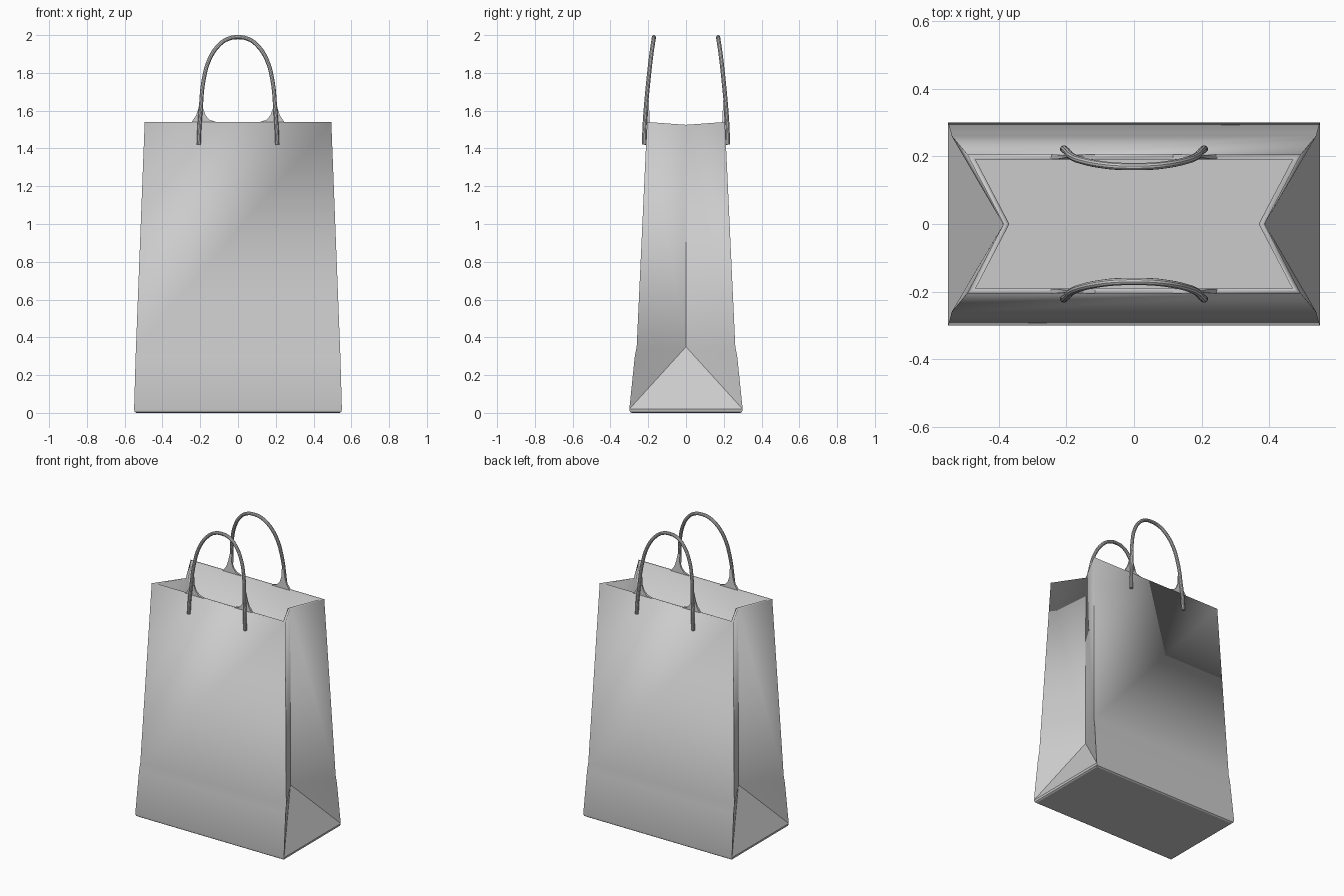
import bpy, bmesh, math

if "Cube" in bpy.data.objects:
    bpy.data.objects.remove(bpy.data.objects["Cube"])

# ---------- bag body: stacked rectangles with gusseted ends ----------
# (half width, half depth, height), with a small rounding at the base and a fold step
LEVELS = [(0.538, 0.288, 0.0), (0.547, 0.297, 0.006), (0.55, 0.30, 0.02),
          (0.542, 0.271, 0.30), (0.540, 0.261, 0.35), (0.494, 0.206, 1.54)]
bm = bmesh.new()
rings = [[bm.verts.new((sx * x, sy * y, z)) for sx, sy in ((-1, -1), (1, -1), (1, 1), (-1, 1))]
         for x, y, z in LEVELS]
bm.faces.new(rings[0][::-1])
for i in range(len(rings) - 1):
    a, b = rings[i], rings[i + 1]
    # front and back walls everywhere, plain ends only in the rounded base
    for k in (range(4) if i < 2 else (0, 2)):
        n = (k + 1) % 4
        bm.faces.new((a[k], a[n], b[n], b[k]))

for side, (p, q) in ((1, (1, 2)), (-1, (3, 0))):
    apex = bm.verts.new((side * 0.388, 0, 0.35))
    rim = bm.verts.new((side * 0.386, 0, 1.525))
    bm.faces.new((rings[2][p], rings[2][q], apex))
    for i in (2, 3):
        bm.faces.new((rings[i + 1][p], rings[i][p], apex))
        bm.faces.new((rings[i][q], rings[i + 1][q], apex))
    bm.faces.new((rings[5][p], rings[4][p], apex, rim))
    bm.faces.new((rings[4][q], rings[5][q], rim, apex))
mesh = bpy.data.meshes.new("bag_body")
bm.to_mesh(mesh)
bm.free()
body = bpy.data.objects.new("bag_body", mesh)
bpy.context.collection.objects.link(body)
wall = body.modifiers.new("paper_thickness", 'SOLIDIFY')
wall.thickness = 0.015
wall.offset = -1
wall.use_even_offset = True


# ---------- handles ----------
HALF = [(0.208, 0.222, 1.42), (0.205, 0.220, 1.50), (0.197, 0.213, 1.61), (0.184, 0.200, 1.75),
        (0.152, 0.187, 1.87), (0.098, 0.176, 1.95), (0.05, 0.171, 1.981)]
PATH = [(-x, y, z) for x, y, z in HALF] + [(0, 0.17, 1.989)] + HALF[::-1]


def to_mesh(obj):
    bpy.ops.object.select_all(action='DESELECT')
    obj.select_set(True)
    bpy.context.view_layer.objects.active = obj
    bpy.ops.object.convert(target='MESH')
    return bpy.context.view_layer.objects.active


def handle(name, sy):
    cu = bpy.data.curves.new(name, 'CURVE')
    cu.dimensions = '3D'
    cu.bevel_depth = 0.011
    cu.bevel_resolution = 3
    cu.use_fill_caps = True
    cu.resolution_u = 5
    sp = cu.splines.new('BEZIER')
    sp.bezier_points.add(len(PATH) - 1)
    for bp, (x, y, z) in zip(sp.bezier_points, PATH):
        bp.co = (x, sy * y, z)
        bp.handle_left_type = bp.handle_right_type = 'AUTO'
    ob = bpy.data.objects.new(name, cu)
    bpy.context.collection.objects.link(ob)
    return to_mesh(ob)


# Flared paper web where each handle leg meets the rim
WEB = [(0.25, 1.53), (0.24, 1.548), (0.222, 1.575), (0.21, 1.61), (0.2, 1.66), (0.184, 1.66),
       (0.184, 1.61), (0.172, 1.575), (0.15, 1.551), (0.115, 1.54), (0.115, 1.53)]


def web(name, sx, sy):
    b = bmesh.new()
    # leans inward with the handle as it rises
    front = [b.verts.new((sx * x, sy * (0.206 - 0.03 * (z - 1.53)), z)) for x, z in WEB]
    back = [b.verts.new((sx * x, sy * (0.191 + 0.05 * (z - 1.53)), z)) for x, z in WEB]
    b.faces.new(front)
    b.faces.new(back[::-1])
    for i in range(len(WEB)):
        j = (i + 1) % len(WEB)
        b.faces.new((front[j], front[i], back[i], back[j]))
    bmesh.ops.recalc_face_normals(b, faces=b.faces)
    me = bpy.data.meshes.new(name)
    b.to_mesh(me)
    b.free()
    ob = bpy.data.objects.new(name, me)
    bpy.context.collection.objects.link(ob)
    return ob


parts = [body]
for label, sy in (("front", -1), ("back", 1)):
    parts.append(handle(label + "_handle", sy))
    for end, sx in (("left", -1), ("right", 1)):
        parts.append(web(f"{label}_{end}_handle_web", sx, sy))

# ---------- shading ----------
for ob in parts:
    bpy.ops.object.select_all(action='DESELECT')
    ob.select_set(True)
    bpy.context.view_layer.objects.active = ob
    bpy.ops.object.shade_smooth_by_angle(angle=math.radians(30))
